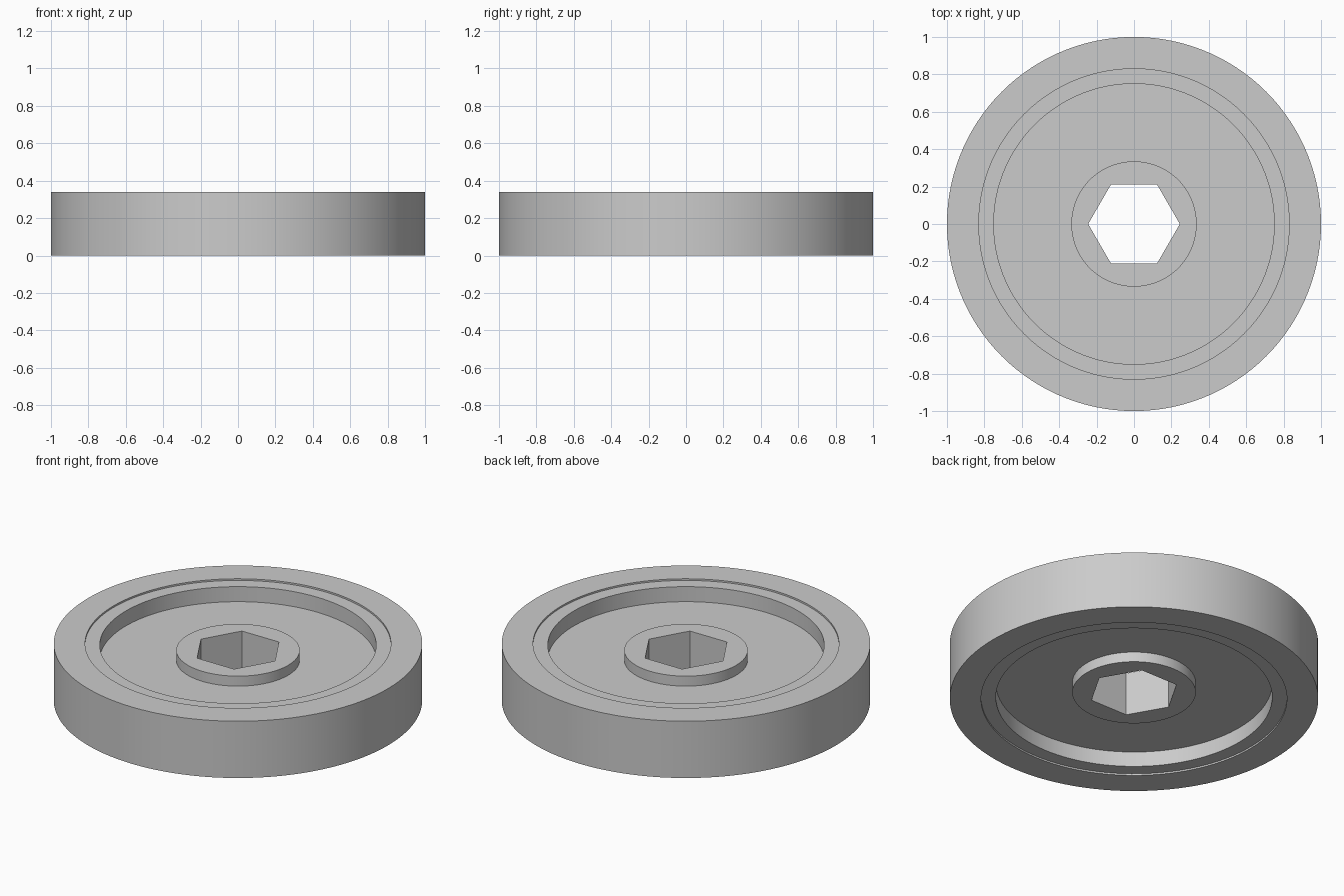
import bpy, bmesh
from math import pi, cos, sin, radians

cube = bpy.data.objects.get("Cube")
if cube:
    bpy.data.objects.remove(cube, do_unlink=True)

SEGMENTS = 120          # multiple of six, so the bore corners land on vertices
HEIGHT = 0.34
HEX_CORNER = 0.245

grey = bpy.data.materials.new("plain grey")
grey.use_nodes = True
grey.diffuse_color = (0.6, 0.6, 0.6, 1)
grey.node_tree.nodes["Principled BSDF"].inputs["Base Color"].default_value = (0.6, 0.6, 0.6, 1)


def hexagon(angle):
    """Radius of the hexagonal bore at an angle, with corners on the x axis."""
    return HEX_CORNER * cos(pi / 6) / cos(angle % (pi / 3) - pi / 6)


def lathe(name, profile):
    """Spin a closed profile of (radius or radius function, z) about z."""
    bm = bmesh.new()
    rings = []
    for radius, z in profile:
        ring = []
        for i in range(SEGMENTS):
            a = 2 * pi * i / SEGMENTS
            r = radius(a) if callable(radius) else radius
            ring.append(bm.verts.new((r * cos(a), r * sin(a), z)))
        rings.append(ring)
    for k, lower in enumerate(rings):
        upper = rings[(k + 1) % len(rings)]
        for i in range(SEGMENTS):
            j = (i + 1) % SEGMENTS
            bm.faces.new((lower[i], lower[j], upper[j], upper[i]))
    bmesh.ops.recalc_face_normals(bm, faces=bm.faces)
    mesh = bpy.data.meshes.new(name)
    bm.to_mesh(mesh)
    bm.free()
    mesh.materials.append(grey)
    obj = bpy.data.objects.new(name, mesh)
    bpy.context.collection.objects.link(obj)
    bpy.ops.object.select_all(action='DESELECT')
    obj.select_set(True)
    bpy.context.view_layer.objects.active = obj
    bpy.ops.object.shade_smooth_by_angle(angle=radians(30))
    return obj


def mirrored(half):
    """Close a lower half profile with its reflection about mid height."""
    return half + [(r, HEIGHT - z) for r, z in reversed(half)]


# Outer tread band
lathe("tread_ring", mirrored([(0.83, 0), (1, 0)]))

# Wheel body: hexagonal bore, raised hub, thin web and rim lip
lathe("wheel_body", mirrored([(hexagon, 0.04), (0.335, 0.04), (0.335, 0.10),
                              (0.75, 0.10), (0.75, 0.01), (0.83, 0.01)]))
